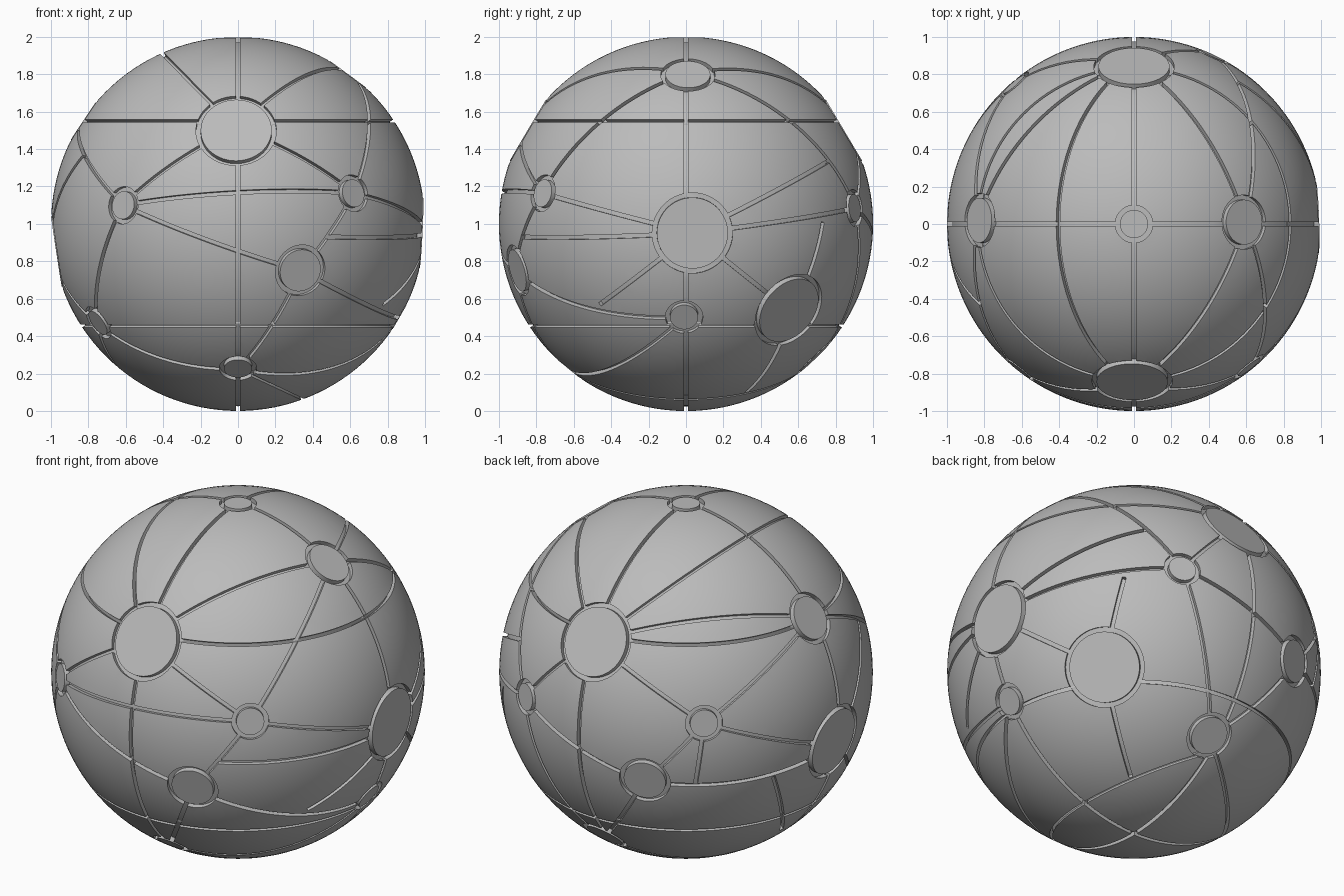
import bpy, bmesh, math
from mathutils import Vector, Matrix

old = bpy.data.objects.get("Cube")
if old:
    bpy.data.objects.remove(old, do_unlink=True)

CENTRE = Vector((0, 0, 1))
DEPTH = 0.025
HALF_WIDTH = 0.011

grey = bpy.data.materials.new("plain_grey")
grey.use_nodes = True
grey.diffuse_color = (0.5, 0.5, 0.5, 1)
grey.node_tree.nodes["Principled BSDF"].inputs["Base Color"].default_value = (0.5, 0.5, 0.5, 1)


def add_object(name, bm):
    bmesh.ops.recalc_face_normals(bm, faces=bm.faces[:])
    mesh = bpy.data.meshes.new(name)
    bm.to_mesh(mesh)
    bm.free()
    mesh.materials.append(grey)
    ob = bpy.data.objects.new(name, mesh)
    ob.location = CENTRE
    bpy.context.collection.objects.link(ob)
    return ob


def smooth(ob):
    bpy.ops.object.select_all(action='DESELECT')
    ob.select_set(True)
    bpy.context.view_layer.objects.active = ob
    bpy.ops.object.shade_smooth_by_angle(angle=math.radians(30))


# Round ports: direction from the ball's centre and outer radius
ports = {
    "top": ((0, 0, 1), 0.10),
    "front": ((-0.01, -0.86, 0.51), 0.215),
    "back": ((0, 0.86, 0.51), 0.215),
    "left": ((1, 0.035, -0.05), 0.215),
    "right": ((-0.99, 0.01, -0.15), 0.215),
    "left_upper": ((0.59, 0.01, 0.8), 0.145),
    "right_upper": ((-0.83, 0.02, 0.55), 0.145),
    "front_right": ((-0.615, -0.78, 0.10), 0.10),
    "front_left": ((0.62, -0.77, 0.165), 0.10),
    "front_low": ((0.335, -0.905, -0.25), 0.14),
    "front_base": ((0, -0.63, -0.775), 0.10),
    "right_base": ((-0.75, -0.39, -0.53), 0.10),
    "left_base": ((0.866, -0.01, -0.5), 0.10),
    "back_left_low": ((0.68, 0.56, -0.47), 0.215),
    "back_left": ((0.42, 0.906, 0.085), 0.10),
    "back_right": ((-0.643, 0.749, 0.153), 0.10),
    "back_low": ((-0.365, 0.91, -0.2), 0.14),
    "back_base": ((0.05, 0.69, -0.72), 0.13),
}
spot = {k: Vector(v[0]).normalized() for k, v in ports.items()}
# Junctions where a groove meets the middle of another groove
spot["join_a"] = Vector((-0.82, -0.43, 0.37)).normalized()
spot["join_b"] = Vector((0.776, -0.46, -0.43)).normalized()
spot["join_c"] = Vector((0.55, 0.75, 0.33)).normalized()
spot["join_d"] = Vector((0.68, 0.73, 0.01)).normalized()
spot["join_e"] = Vector((0.29, 0.32, -0.9)).normalized()
spot["join_f"] = Vector((-0.60, 0.77, -0.21)).normalized()
spot["join_g"] = Vector((-0.87, 0.43, -0.22)).normalized()
spot["join_h"] = Vector((-0.71, 0.12, -0.7)).normalized()
spot["join_i"] = Vector((0.47, -0.88, -0.07)).normalized()

cutters = []


def groove(a, b=None, normal=None):
    """Square channel along the circle through a and b; a full ring without b."""
    n = Vector(normal).normalized() if normal else a.cross(b).normalized()
    mid = n * n.dot(a)
    u = a - mid
    if b:
        v = b - n * n.dot(b)
        angle = math.atan2(n.dot(u.cross(v)), u.dot(v))
    else:
        angle = math.tau
    steps = max(4, math.ceil(abs(angle) * 18))
    bm = bmesh.new()
    rows = []
    for i in range(steps + (1 if b else 0)):
        p = mid + Matrix.Rotation(angle * i / steps, 3, n) @ u
        rows.append([bm.verts.new(p * r + n * s) for r, s in (
            (1 - DEPTH, -HALF_WIDTH), (1 - DEPTH, HALF_WIDTH),
            (1.03, HALF_WIDTH), (1.03, -HALF_WIDTH))])
    pairs = list(zip(rows, rows[1:]))
    if b:
        bm.faces.new(rows[0])
        bm.faces.new(rows[-1])
    else:
        pairs.append((rows[-1], rows[0]))
    for p, q in pairs:
        for k in range(4):
            bm.faces.new((p[k], p[k - 1], q[k - 1], q[k]))
    cutters.append(add_object("groove_cutter", bm))


def drum(name, axis, radius, low, high):
    """Cylinder standing outward along an axis from the ball's centre."""
    bm = bmesh.new()
    turn = axis.to_track_quat('Z', 'Y').to_matrix().to_4x4()
    bmesh.ops.create_cone(
        bm, cap_ends=True, segments=64, radius1=radius, radius2=radius,
        depth=high - low,
        matrix=turn @ Matrix.Translation((0, 0, (low + high) / 2)))
    return add_object(name, bm)


# Rings right round the ball
groove(Vector((0, 0, 1)), normal=(1, 0, 0))
groove(Vector((0, 0, 1)), normal=(0, 1, 0))
for height in (0.55, -0.545):
    groove(Vector((math.sqrt(1 - height ** 2), 0, height)), normal=(0, 0, 1))

# Off-centre channels over the crown and under the base
groove(spot["front"], spot["back"], (0.407, 0, 0.4))
groove(spot["front_base"], spot["back_base"], (0.155, 0, 0.33))

# Channels that link the ports
links = {
    "front": "front_right front_left left_upper",
    "left_upper": "front_left back back_left",
    "front_right": "front_left front_low right_base right_upper",
    "front_left": "left front_low",
    "front_low": "left_base front_base",
    "front_base": "right_base left_base",
    "left": "back_left back_left_low join_b join_c join_i",
    "back_left_low": "join_d join_e",
    "back": "right_upper back_right back_left",
    "back_right": "right_upper right back_low join_f",
    "back_low": "right back_left back_base",
    "back_base": "back_left right_base",
    "right": "join_a right_base",
    "join_g": "join_h",
}
for start, ends in links.items():
    for end in ends.split():
        groove(spot[start], spot[end])

# Port recesses and the flat discs seated in them
for name, (_, radius) in ports.items():
    rim = math.sqrt(1 - radius ** 2)
    cutters.append(drum("port_cutter", spot[name], radius, rim - DEPTH, 1.1))
    inner = radius - 0.025
    disc = drum(name + "_port_disc", spot[name], inner, 0.9, math.sqrt(1 - inner ** 2))
    smooth(disc)

# Ball shell
bm = bmesh.new()
bmesh.ops.create_uvsphere(bm, u_segments=128, v_segments=64, radius=1)
ball = add_object("ball_shell", bm)
for cutter in cutters:
    mod = ball.modifiers.new("cut", 'BOOLEAN')
    mod.operation = 'DIFFERENCE'
    mod.solver = 'MANIFOLD'
    mod.object = cutter
bpy.context.view_layer.update()
graph = bpy.context.evaluated_depsgraph_get()
carved = bpy.data.meshes.new_from_object(ball.evaluated_get(graph))
ball.modifiers.clear()
ball.data = carved
carved.name = "ball_shell"
carved.materials.clear()
carved.materials.append(grey)
for cutter in cutters:
    bpy.data.objects.remove(cutter, do_unlink=True)
smooth(ball)
